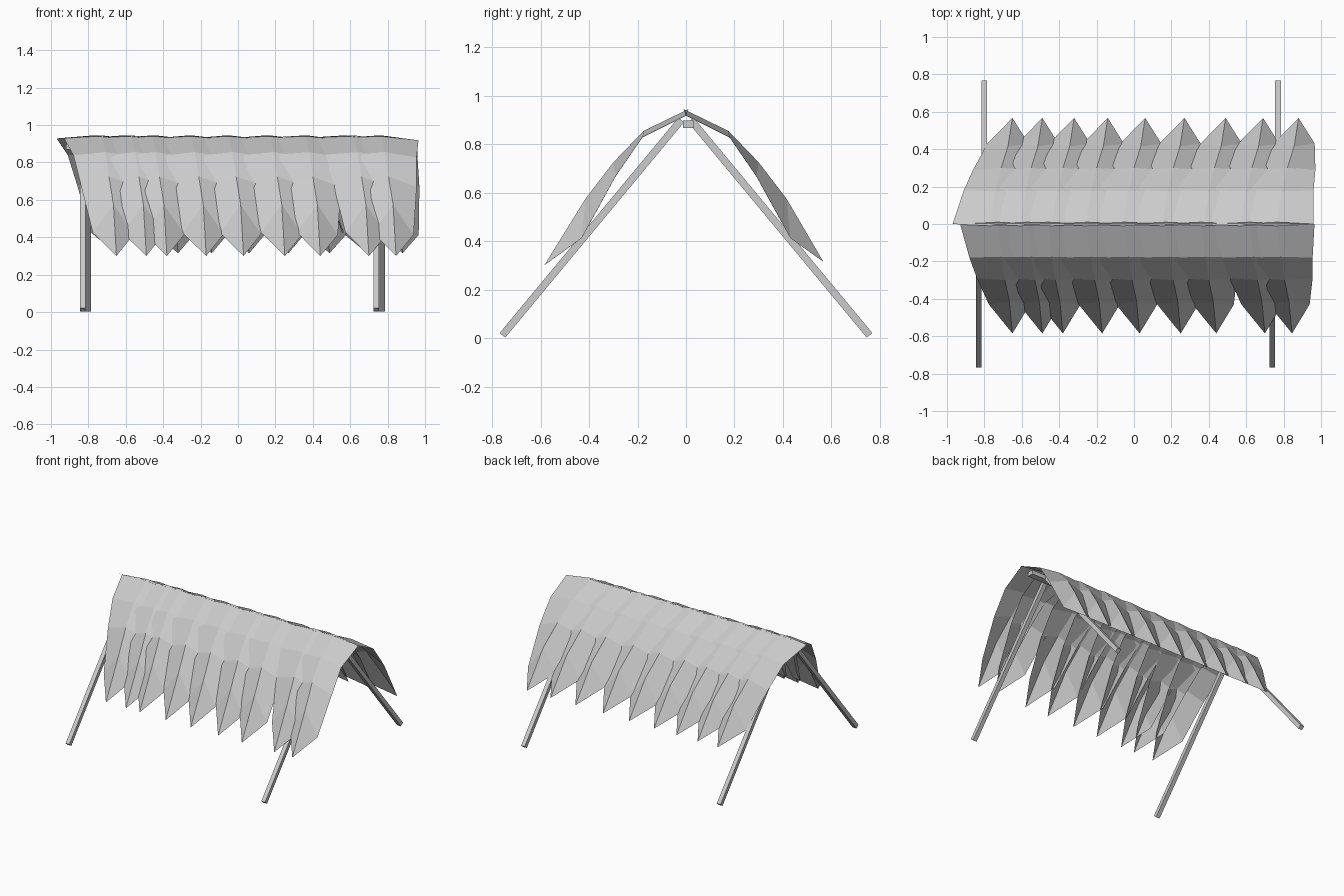
import bpy, bmesh, random
from mathutils import Vector

random.seed(4)
cube = bpy.data.objects.get("Cube")
if cube:
    bpy.data.objects.remove(cube, do_unlink=True)

grey = bpy.data.materials.new("plain grey")
grey.use_nodes = True
grey.diffuse_color = (0.6, 0.6, 0.6, 1)
grey.node_tree.nodes["Principled BSDF"].inputs["Base Color"].default_value = (0.6, 0.6, 0.6, 1)


def finish(name, bm):
    mesh = bpy.data.meshes.new(name)
    bm.to_mesh(mesh)
    bm.free()
    mesh.materials.append(grey)
    obj = bpy.data.objects.new(name, mesh)
    bpy.context.collection.objects.link(obj)
    return obj


def beam(name, start, end, width, height):
    """Square pole between two points."""
    start, end = Vector(start), Vector(end)
    axis = end - start
    bm = bmesh.new()
    bmesh.ops.create_cube(bm, size=1)
    bmesh.ops.scale(bm, vec=(width, height, axis.length), verts=bm.verts)
    obj = finish(name, bm)
    obj.location = (start + end) / 2
    # Beams lie in the x or the yz plane, so one axis turn is enough
    if abs(axis.x) > 0.1:
        obj.rotation_euler = (0, 1.5707963, 0)
    else:
        obj.rotation_euler = (Vector((0, 0, 1)).rotation_difference(axis)).to_euler()
    return obj


# Rows down a leaf: drift, half width, midrib (out, z), edge (out, z)
ROWS = [
    (1.0, 0.20, (-0.01, 0.945), (0.0, 0.925)),
    (0.75, 0.17, (0.175, 0.855), (0.18, 0.835)),
    (0.5, 0.15, (0.30, 0.725), (0.29, 0.675)),
    (0.2, 0.11, (0.415, 0.575), (0.43, 0.42)),
]


def leaf(name, side, tip_x, drift, tip):
    """Folded leaf hanging from the ridge, ending in a point."""
    bm = bmesh.new()
    roll = random.uniform(0.002, 0.008)
    rows = []
    for shift, half, mid, edge in ROWS:
        x = tip_x - drift * shift
        rows.append([bm.verts.new((x + u * half, side * out, z - u * roll))
                     for u, (out, z) in ((-1, edge), (0, mid), (1, edge))])
    for upper, lower in zip(rows, rows[1:]):
        for i in (0, 1):
            bm.faces.new((upper[i], lower[i], lower[i + 1], upper[i + 1]))
    point = bm.verts.new((tip_x, side * tip[0], tip[1]))
    for i in (0, 1):
        bm.faces.new((rows[-1][i], point, rows[-1][i + 1]))
    if side > 0:
        bmesh.ops.reverse_faces(bm, faces=bm.faces)
    finish(name, bm)


# Leaf roof
front_tips = [-0.65, -0.49, -0.38, -0.17, 0.03, 0.25, 0.44, 0.70, 0.845]
back_tips = [-0.65, -0.49, -0.32, -0.14, 0.06, 0.27, 0.49, 0.69, 0.88]
for n, x in enumerate(front_tips, 1):
    leaf(f"front_leaf_{n}", -1, x, 0.08, (0.585, 0.30))
for n, x in enumerate(back_tips, 1):
    leaf(f"back_leaf_{n}", 1, x, 0.12, (0.567, 0.315))

# Ridge pole and crossed legs
beam("ridge_pole", (-0.92, 0.01, 0.883), (0.9, 0.01, 0.883), 0.03, 0.045)
for side, place, xs in ((-1, "front", (-0.83, 0.74)), (1, "back", (-0.8, 0.77))):
    for x, hand in zip(xs, ("right", "left")):
        beam(f"{place}_{hand}_leg", (x, side * 0.757, 0.012), (x, side * 0.02, 0.9), 0.03, 0.03)
